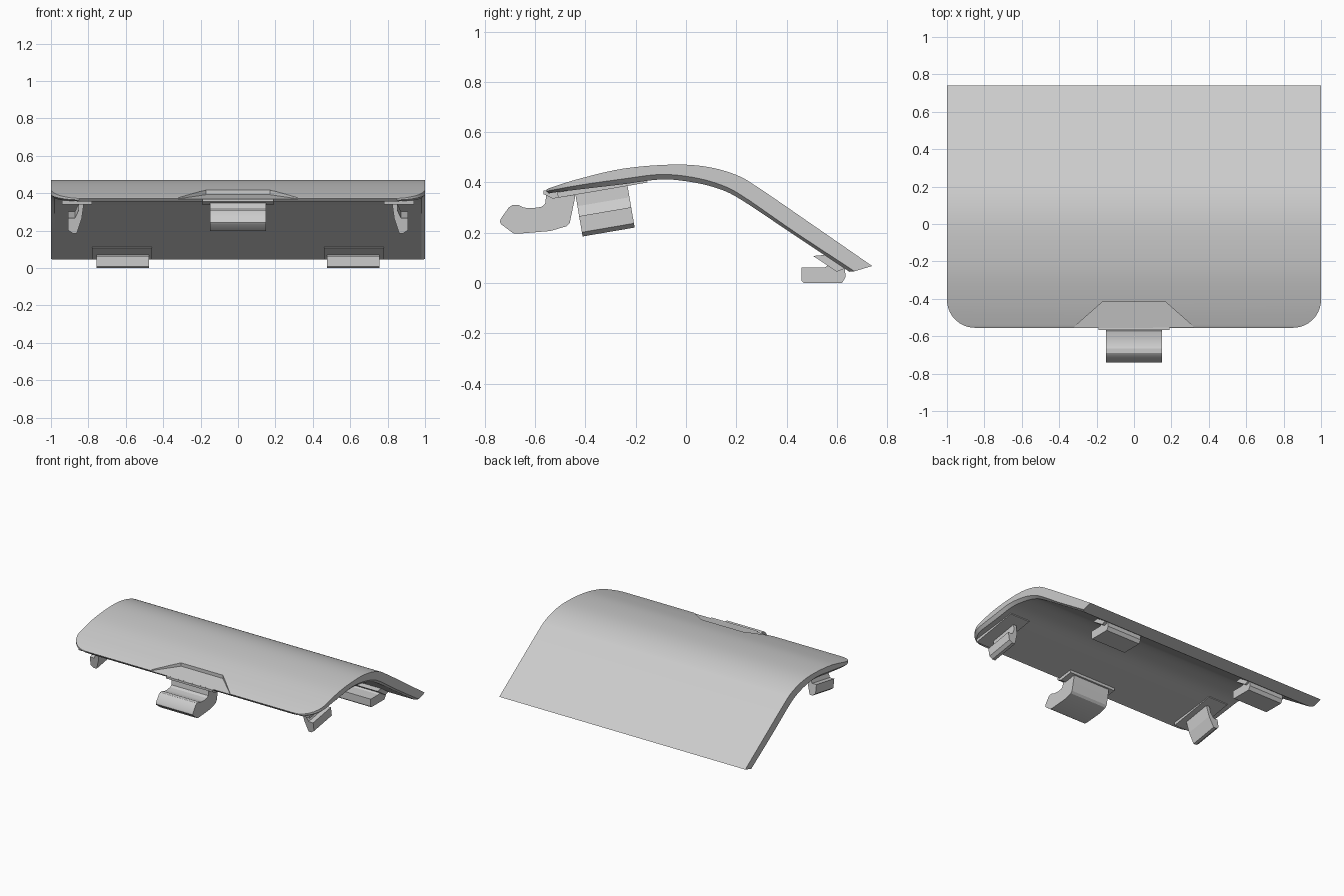
import bpy, bmesh, math
from mathutils import Matrix, Vector

cube = bpy.data.objects.get("Cube")
if cube:
    bpy.data.objects.remove(cube, do_unlink=True)

grey = bpy.data.materials.new("light grey plastic")
grey.use_nodes = True
colour = (0.6, 0.6, 0.6, 1)
grey.diffuse_color = colour
grey.node_tree.nodes["Principled BSDF"].inputs["Base Color"].default_value = colour


def finish(name, rings, matrix=None):
    """Loft closed rings of equal length into a capped solid."""
    bm = bmesh.new()
    loops = [[bm.verts.new(p) for p in ring] for ring in rings]
    for a, b in zip(loops, loops[1:]):
        for i in range(len(a)):
            j = (i + 1) % len(a)
            bm.faces.new((a[i], a[j], b[j], b[i]))
    bm.faces.new(loops[0])
    bm.faces.new(loops[-1])
    if matrix:
        bm.transform(matrix)
    bmesh.ops.recalc_face_normals(bm, faces=bm.faces)
    mesh = bpy.data.meshes.new(name)
    bm.to_mesh(mesh)
    bm.free()
    mesh.materials.append(grey)
    ob = bpy.data.objects.new(name, mesh)
    bpy.context.collection.objects.link(ob)
    return ob


def smooth(ob):
    bpy.ops.object.select_all(action='DESELECT')
    ob.select_set(True)
    bpy.context.view_layer.objects.active = ob
    bpy.ops.object.shade_smooth_by_angle(angle=math.radians(25))


def across(name, profile, x0, x1):
    """Extrude a (y, z) profile along x."""
    return finish(name, [[(x, y, z) for y, z in profile] for x in (x0, x1)])


def spline(points, steps=5):
    """Catmull-Rom curve through the points."""
    pts = [Vector(p) for p in points]
    pts = [2 * pts[0] - pts[1]] + pts + [2 * pts[-1] - pts[-2]]
    out = []
    for a, b, c, d in zip(pts, pts[1:], pts[2:], pts[3:]):
        for k in range(steps):
            t = k / steps
            out.append(0.5 * (2 * b + (c - a) * t + (2 * a - 5 * b + 4 * c - d) * t**2
                              + (3 * b - a - 3 * c + d) * t**3))
    return out + [pts[-2]]


# Curved cover: outer skin, side edge and underside curves
top = spline([(-.555, .372), (-.53, .382), (-.42, .416), (-.25, .455), (-.06, .471),
              (.08, .463), (.2, .43), (.29, .378), (.5, .234), (.74, .068)])
edge = spline([(-.555, .364), (-.53, .37), (-.42, .39), (-.25, .414), (-.1, .432),
               (.03, .42), (.14, .39), (.23, .343), (.43, .205), (.67, .047)])
under = spline([(-.545, .356), (-.525, .36), (-.42, .373), (-.25, .393), (-.1, .412),
                (.02, .402), (.13, .375), (.22, .331), (.42, .198), (.65, .045)])


def half_width(y, r=.15):
    d = max(0, r - (y + .555))
    return 1 - r + math.sqrt(max(0, r * r - d * d))


rings = []
for t, e, u in zip(top, edge, under):
    w = half_width(t.x)
    rings.append([(-w, *t), (w, *t), (w, *e), (w - .02, *u), (.02 - w, *u), (-w, *e)])
cover = finish("cover", rings)

# Finger recess in the front edge
outline = [(-.32, -.55), (-.17, -.418), (.17, -.418), (.32, -.55), (.32, -.7), (-.32, -.7)]
floor = [(x, y, .392 + (y + .418) * .17) for x, y in outline]
cutter = finish("recess_cutter", [floor, [(x, y, .6) for x, y in outline]])
cut = cover.modifiers.new("recess", 'BOOLEAN')
cut.operation, cut.solver, cut.object = 'DIFFERENCE', 'EXACT', cutter
bpy.context.view_layer.update()
mesh = bpy.data.meshes.new_from_object(cover.evaluated_get(bpy.context.evaluated_depsgraph_get()))
cover.modifiers.clear()
cover.data = mesh
bpy.data.objects.remove(cutter, do_unlink=True)
smooth(cover)

# Front latch and the lip it hangs from
across("front_lip", [(-.567, .369), (-.567, .354), (-.53, .336), (-.43, .352),
                     (-.43, .378), (-.54, .368)], -.19, .19)
smooth(across("front_latch", [
    (-.74, .243), (-.737, .255), (-.705, .3), (-.69, .31), (-.665, .31), (-.645, .3),
    (-.61, .298), (-.575, .303), (-.56, .315), (-.555, .355), (-.44, .362), (-.442, .335),
    (-.462, .24), (-.475, .226), (-.54, .207), (-.66, .197), (-.685, .197), (-.735, .234)],
    -.15, .15))

for side, label in ((1, "left"), (-1, "right")):
    # Side hooks, tilted to follow the underside
    tilt = Matrix.Translation((0, -.44, .355)) @ Matrix.Rotation(math.radians(9.7), 4, 'X')
    hook = [(.82, .02), (.85, .02), (.853, -.05), (.872, -.09), (.908, -.09), (.908, -.155),
            (.885, -.172), (.862, -.172), (.835, -.09)]
    finish(label + "_side_hook", [[(side * x, y, z) for x, z in hook] for y in (0, .21)], tilt)
    pad = [(.78, -.004), (.94, -.004), (.94, .018), (.78, .018)]
    finish(label + "_hook_pad", [[(side * x, y, z) for x, z in pad] for y in (-.07, .29)], tilt)

    # Rear tabs and their pads
    across(label + "_rear_tab", [(.46, .062), (.46, .008), (.468, 0), (.62, 0), (.635, .025),
                                 (.63, .065), (.57, .1), (.565, .07), (.55, .062)],
           side * .475, side * .757)
    across(label + "_tab_pad", [(.505, .108), (.55, .112), (.63, .058), (.6, .045)],
           side * .46, side * .78)
